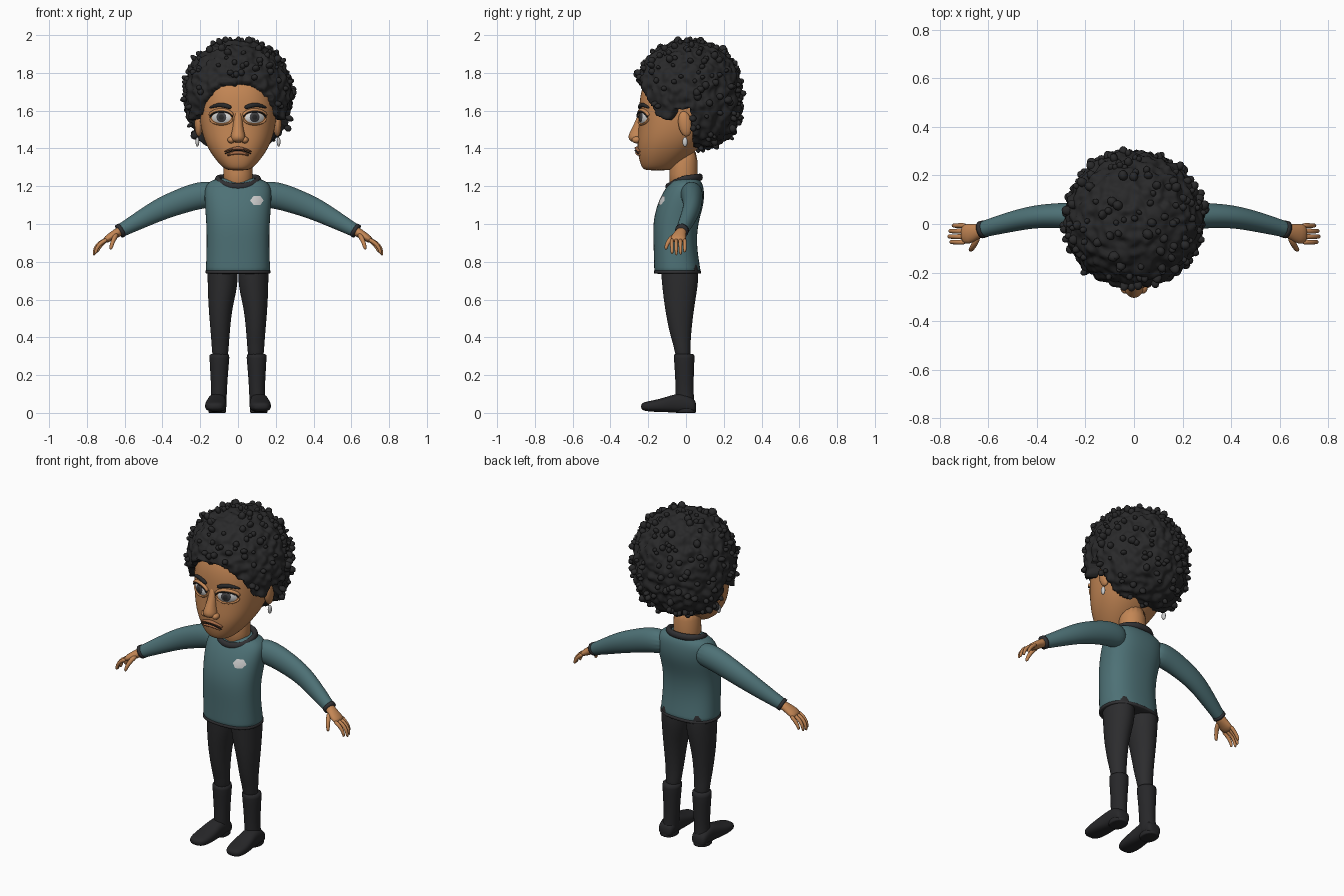
import bpy, bmesh, math, random
from mathutils import Vector, Matrix, noise

random.seed(4)
cube = bpy.data.objects.get("Cube")
if cube:
    bpy.data.objects.remove(cube, do_unlink=True)


def material(name, r, g, b):
    m = bpy.data.materials.new(name)
    m.use_nodes = True
    m.diffuse_color = (r, g, b, 1)
    bsdf = m.node_tree.nodes["Principled BSDF"]
    bsdf.inputs["Base Color"].default_value = (r, g, b, 1)
    bsdf.inputs["Roughness"].default_value = 0.8
    return m


SKIN = material("skin", 0.55, 0.24, 0.09)
LIP = material("lip brown", 0.36, 0.14, 0.06)
HAIR = material("hair black", 0.022, 0.022, 0.023)
SHIRT = material("shirt teal", 0.075, 0.165, 0.18)
TRIM = material("trim charcoal", 0.03, 0.03, 0.033)
CLOTH = material("trouser black", 0.025, 0.025, 0.027)
BOOT = material("boot black", 0.02, 0.02, 0.022)
WHITE = material("eye white", 0.65, 0.65, 0.65)
IRIS = material("iris grey", 0.05, 0.05, 0.055)
SILVER = material("silver", 0.6, 0.6, 0.6)
X, Y, Z = Vector((1, 0, 0)), Vector((0, 1, 0)), Vector((0, 0, 1))


def finish(name, bm, mat, mirror=False, sub=0):
    bmesh.ops.recalc_face_normals(bm, faces=bm.faces)
    me = bpy.data.meshes.new(name)
    bm.to_mesh(me)
    bm.free()
    for p in me.polygons:
        p.use_smooth = True
    me.materials.append(mat)
    ob = bpy.data.objects.new(name, me)
    bpy.context.collection.objects.link(ob)
    if mirror:
        ob.modifiers.new("mirror", 'MIRROR').use_mirror_merge = False
    if sub:
        s = ob.modifiers.new("smooth", 'SUBSURF')
        s.levels = s.render_levels = sub
    return ob


def tube(name, rings, mat, ref=X, axis=None, mirror=False, n=16, power=2, sub=1, closed=False):
    """Loft rings of (x, y, z, half size along ref, half size across)."""
    bm = bmesh.new()
    cs = [Vector(r[:3]) for r in rings]
    k, loops = len(rings), []
    for i, r in enumerate(rings):
        nxt = cs[(i + 1) % k] if closed else cs[min(i + 1, k - 1)]
        prv = cs[i - 1] if closed else cs[max(i - 1, 0)]
        t = axis or (nxt - prv).normalized()
        u = (ref - t * ref.dot(t)).normalized()
        v = t.cross(u)
        loop = []
        for j in range(n):
            a = math.tau * j / n
            c, s = math.cos(a), math.sin(a)
            c = math.copysign(abs(c) ** (2 / power), c)
            s = math.copysign(abs(s) ** (2 / power), s)
            loop.append(bm.verts.new(cs[i] + u * c * r[3] + v * s * r[4]))
        loops.append(loop)
    for i in range(k if closed else k - 1):
        a, b = loops[i], loops[(i + 1) % k]
        for j in range(n):
            bm.faces.new((a[j], a[(j + 1) % n], b[(j + 1) % n], b[j]))
    if not closed:
        bm.faces.new(loops[0])
        bm.faces.new(loops[-1])
    return finish(name, bm, mat, mirror, sub)


def blob(name, centre, size, mat, tilt=0.0, mirror=True):
    bm = bmesh.new()
    m = Matrix.Translation(centre) @ Matrix.Rotation(tilt, 4, 'X') @ Matrix.Diagonal((*size, 1))
    bmesh.ops.create_uvsphere(bm, u_segments=16, v_segments=10, radius=1, matrix=m)
    return finish(name, bm, mat, mirror)


def on_front(ob, x, z, lift=0.0):
    """Point on the front surface of an object, lifted towards the front."""
    dg = bpy.context.evaluated_depsgraph_get()
    hit, loc, nor, _ = ob.ray_cast(Vector((x, -2, z)), Y, depsgraph=dg)
    return (loc if hit else Vector((x, -0.2, z))) + Vector((0, -lift, 0))


def patch(name, ob, x, z, rx, rz, mat, edge, bulge, mirror=True, wobble=0.0):
    """Thin domed plate laid on the front of an object."""
    bm = bmesh.new()
    n, rows, prev = 24, 5, None
    mid = bm.verts.new(on_front(ob, x, z, edge + bulge))
    for i in range(1, rows + 1):
        f = i / rows
        loop = []
        for j in range(n):
            a = math.tau * j / n
            w = f * (1 + wobble * math.cos(6 * a))
            loop.append(bm.verts.new(on_front(ob, x + rx * w * math.cos(a), z + rz * w * math.sin(a),
                                              edge + bulge * (1 - f * f))))
        for j in range(n):
            q = (j + 1) % n
            bm.faces.new((prev[j], prev[q], loop[q], loop[j]) if prev else (mid, loop[q], loop[j]))
        prev = loop
    return finish(name, bm, mat, mirror)


def stroke(name, ob, pts, mat, lift=0.0, mirror=True):
    """Tapered tube following the front of an object; pts are (x, z, half height, depth)."""
    rings = [(*on_front(ob, x, z, lift), a, b) for x, z, a, b in pts]
    return tube(name, rings, mat, ref=Z, mirror=mirror, n=8)


# Head and neck
head = tube("head", [
    (0, -.15, 1.283, .05, .065), (0, -.15, 1.297, .08, .085), (0, -.12, 1.35, .128, .132),
    (0, -.085, 1.42, .172, .175), (0, -.055, 1.5, .198, .198), (0, -.035, 1.6, .21, .215),
    (0, -.03, 1.7, .205, .215), (0, -.01, 1.8, .175, .19), (0, 0, 1.88, .1, .11)],
    SKIN, axis=Z, n=24, power=2.3, sub=2)
tube("neck", [(0, -.01, 1.17, .085, .08), (0, -.015, 1.25, .077, .075), (0, -.01, 1.42, .08, .08)], SKIN, axis=Z)
tube("nose", [(0, -.225, 1.61, .022, .02), (0, -.238, 1.55, .024, .028), (0, -.255, 1.49, .032, .042),
              (0, -.262, 1.458, .044, .05), (0, -.255, 1.43, .036, .036)], SKIN, axis=Z, n=12, sub=2)
blob("nostrils", (.036, -.262, 1.445), (.02, .025, .018), SKIN)
blob("ears", (.208, -.005, 1.53), (.022, .036, .068), SKIN, tilt=0.15)
blob("earrings", (.215, -.005, 1.435), (.01, .014, .025), SILVER)

# Face details
eyes = patch("eyes", head, .088, 1.563, .058, .033, WHITE, -.003, .013)
patch("irises", eyes, .088, 1.566, .026, .027, IRIS, .001, .001)
patch("pupils", eyes, .088, 1.566, .013, .014, HAIR, .003, .001)
arc = [(.088 - .06 * math.cos(a), 1.563 + .033 * math.sin(a)) for a in [math.pi * i / 8 for i in range(9)]]
stroke("upper_eyelids", head, [(x, z + .008, .01, .014) for x, z in arc], SKIN)
stroke("lash_lines", head, [(x, z, .004, .008) for x, z in arc], HAIR, .008)
stroke("lower_eyelids", head, [(x, 3.122 - z, .006, .008) for x, z in arc], SKIN)
stroke("eyebrows", head, [(.032, 1.614, .011, .008), (.065, 1.627, .014, .012), (.105, 1.634, .013, .012),
                          (.155, 1.613, .006, .007)], HAIR, .004)
xs = [-.072, -.048, -.022, 0, .022, .048, .072]
stroke("upper_lip", head, [(x, 1.402 - 4 * x * x, .01 - abs(x) * .08, .016) for x in xs], LIP, .003, False)
stroke("lower_lip", head, [(x * .8, 1.378 - 3 * x * x, .012 - abs(x) * .09, .016) for x in xs], LIP, .002, False)
stroke("mouth_line", head, [(x, 1.391 - 4 * x * x, .003, .006) for x in xs], HAIR, .014, False)

# Curly hair: rounded ball drawn in beneath the hairline, with knobs
HAIRLINE = [(-.3, 1.77), (-.25, 1.735), (-.21, 1.66), (-.16, 1.565), (-.09, 1.535),
            (-.06, 1.6), (.02, 1.6), (.035, 1.4), (.08, 1.3)]


def hairline(y):
    for (y0, z0), (y1, z1) in zip(HAIRLINE, HAIRLINE[1:]):
        if y <= y1:
            return z0 + (z1 - z0) * max(0, (y - y0) / (y1 - y0))
    return 1.3


def hair_point(d):
    power = 2.1 if d.z > 0 else 2.7
    r = (math.hypot(d.x, d.y) ** power + abs(d.z) ** power) ** (-1 / power)
    cell = noise.voronoi(d * 5.5)[0][0]
    r *= 1 + .07 * (.45 - cell) + .05 * noise.noise(d * 9)
    return Vector((d.x * .283 * r, .015 + d.y * .282 * r, 1.69 + d.z * r * (.285 if d.z > 0 else .295)))


bm = bmesh.new()
bmesh.ops.create_icosphere(bm, subdivisions=6, radius=1)
core = Vector((0, .05, 1.65))
for v in bm.verts:
    p = hair_point(v.co.normalized())
    edge = hairline(p.y) + .012 * noise.noise(p * 30)
    pull = min(1, max(0, (edge - p.z) / .015 + .5))
    v.co = p.lerp(core, .42 * pull)
knobs = 0
while knobs < 190:
    d = Vector([random.gauss(0, 1) for _ in range(3)]).normalized()
    p = hair_point(d)
    if p.z < hairline(p.y) + .03:
        continue
    size = random.uniform(.011, .021)
    turn = d.to_track_quat('Z', 'Y').to_matrix().to_4x4()
    m = Matrix.Translation(p + d * .004) @ turn @ Matrix.Diagonal((size, size * random.uniform(.7, 1.2), size * 1.2, 1))
    bmesh.ops.create_icosphere(bm, subdivisions=2, radius=1, matrix=m)
    knobs += 1
finish("curly_hair", bm, HAIR)

# Shirt
torso = tube("shirt_body", [
    (0, -.045, .742, .172, .124), (0, -.045, .752, .172, .124), (0, -.058, .88, .166, .114),
    (0, -.058, 1.0, .168, .12), (0, -.03, 1.1, .177, .125), (0, -.012, 1.17, .18, .11),
    (0, 0, 1.218, .168, .088), (0, .002, 1.248, .105, .06)], SHIRT, axis=Z, n=24, power=2.4, sub=2)
tube("shirt_hem", [(0, -.045, z, .174, .126) for z in (.736, .738, .754, .756)], TRIM, axis=Z, n=24, power=2.4)
collar = []
for i in range(24):
    a = math.tau * i / 24
    y = -.01 + .085 * math.sin(a)
    collar.append((.108 * math.cos(a), y, 1.238 + .32 * min(0, y + .01) * 1.5 + .01 * max(0, math.sin(a)), .02, .016))
tube("shirt_collar", collar, TRIM, ref=Z, n=10, closed=True)
tube("sleeves", [
    (.1, .025, 1.16, .06, .068), (.2, .033, 1.155, .06, .074), (.3, .035, 1.122, .053, .068),
    (.41, .032, 1.08, .048, .061), (.52, .006, 1.02, .042, .048), (.615, -.02, .968, .034, .036),
    (.625, -.023, .963, .034, .036)], SHIRT, ref=Y, mirror=True, sub=2)
tube("cuffs", [(.615, -.02, .969, .036, .038), (.63, -.024, .96, .036, .038)], TRIM, ref=Y, mirror=True, sub=0)
patch("badge", torso, .1, 1.125, .033, .025, SILVER, .004, .001, mirror=False, wobble=.08)

# Hands
tube("palms", [(.61, -.018, .972, .026, .026), (.645, -.03, .95, .032, .025), (.68, -.042, .928, .044, .022),
               (.712, -.041, .908, .042, .016)], SKIN, ref=Y, mirror=True, n=12)
for i, name in enumerate(("index", "middle", "ring", "little")):
    y = -.074 + i * .0225
    reach = (0, .008, .004, -.01)[i]
    tube(name + "_fingers", [
        (.69, y, .92, .012, .013), (.725 + reach, y * 1.02, .902, .011, .012),
        (.75 + reach, y, .872, .010, .011), (.756 + reach, y, .838 - reach, .008, .008)],
        SKIN, ref=Y, mirror=True, n=8)
tube("thumbs", [(.64, -.045, .948, .015, .016), (.655, -.08, .925, .014, .015), (.668, -.102, .895, .012, .012),
                (.675, -.108, .862, .009, .009)], SKIN, mirror=True, n=8)

# Trousers and boots
tube("trouser_legs", [
    (.081, -.04, .83, .08, .1), (.081, -.032, .74, .082, .102), (.082, -.032, .66, .08, .095),
    (.094, -.035, .55, .063, .078), (.094, -.03, .42, .051, .058), (.094, -.02, .35, .046, .044),
    (.095, -.012, .27, .04, .04)], CLOTH, axis=Z, mirror=True, sub=2)
tube("boot_shafts", [
    (.098, -.01, .314, .054, .056), (.098, -.01, .305, .055, .057), (.1, -.008, .2, .047, .05),
    (.1, -.008, .1, .041, .048), (.106, -.004, .04, .046, .052), (.108, 0, .015, .046, .05)],
    BOOT, axis=Z, mirror=True)
tube("boot_feet", [
    (.11, .055, .032, .038, .028), (.11, .03, .042, .048, .042), (.111, -.01, .052, .05, .052),
    (.113, -.06, .051, .05, .05), (.117, -.13, .04, .059, .036), (.12, -.2, .034, .056, .028),
    (.122, -.24, .034, .036, .018)], BOOT, axis=Y, mirror=True, power=2.6, sub=2)
tube("boot_heels", [(.11, -.002, z, .047, .056) for z in (0, .001, .024, .026)], BOOT, axis=Z, mirror=True, power=2.4)
